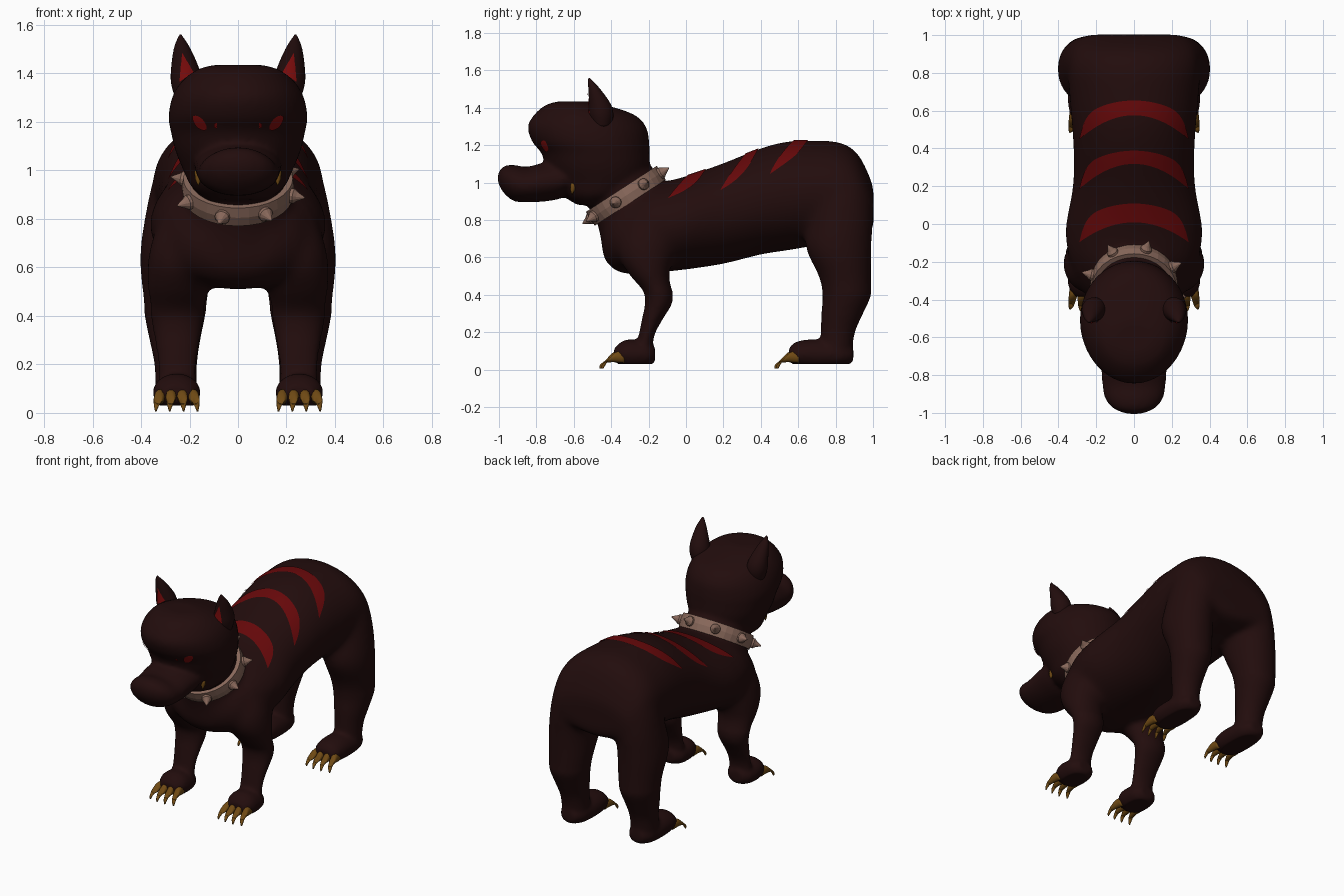
import bpy, bmesh, math
from mathutils import Vector
from mathutils.bvhtree import BVHTree

if "Cube" in bpy.data.objects:
    bpy.data.objects.remove(bpy.data.objects["Cube"])


def material(name, rgb):
    m = bpy.data.materials.new(name)
    m.diffuse_color = (*rgb, 1)
    m.use_nodes = True
    m.node_tree.nodes["Principled BSDF"].inputs["Base Color"].default_value = m.diffuse_color
    return m


FUR = material("dark brown fur", (0.016, 0.0038, 0.0038))
RED = material("stripe red", (0.135, 0.0025, 0.003))
BRIGHT = material("bright red", (0.22, 0.004, 0.004))
COLLAR = material("tan leather", (0.25, 0.14, 0.105))
CLAW = material("amber claw", (0.16, 0.068, 0.007))


def make(name, bm, mat, smooth=True):
    me = bpy.data.meshes.new(name)
    bm.to_mesh(me)
    bm.free()
    me.materials.append(mat)
    ob = bpy.data.objects.new(name, me)
    bpy.context.collection.objects.link(ob)
    for p in me.polygons:
        p.use_smooth = smooth
    return ob


def spline(secs, steps):
    """Catmull-Rom through the sections."""
    out = []
    for i in range(len(secs) - 1):
        a, b, c, d = (secs[max(0, min(len(secs) - 1, i + k))] for k in (-1, 0, 1, 2))
        for s in range(steps):
            t = s / steps
            out.append([0.5 * (2 * q + (r - p) * t + (2 * p - 5 * q + 4 * r - w) * t * t
                               + (3 * q - p - 3 * r + w) * t ** 3) for p, q, r, w in zip(a, b, c, d)])
    return out + [secs[-1]]


def loft(bm, secs, n=28, steps=4):
    """Skin ellipses (x, y, z, rx, r2, angle of second axis in the yz plane)."""
    rings = []
    for x, y, z, rx, r2, ang in spline(secs, steps):
        a = math.radians(ang)
        rings.append([bm.verts.new((x + rx * math.cos(t), y + r2 * math.sin(t) * math.cos(a),
                                    z + r2 * math.sin(t) * math.sin(a)))
                      for t in (2 * math.pi * k / n for k in range(n))])
    faces = [bm.faces.new((p[k], p[(k + 1) % n], q[(k + 1) % n], q[k]))
             for p, q in zip(rings, rings[1:]) for k in range(n)]
    faces += [bm.faces.new(rings[0]), bm.faces.new(rings[-1])]
    bmesh.ops.recalc_face_normals(bm, faces=faces)


def along_y(rows, x=0):
    return [(x, y, z, rx, rz, 90) for y, z, rx, rz in rows]


def along_z(rows, s=1):
    return [(s * x, y, z, rx, ry, 0) for z, x, y, rx, ry in rows]


# Torso, neck, head and muzzle
bm = bmesh.new()
loft(bm, along_y([(-.44, .69, .14, .10), (-.38, .70, .25, .17), (-.3, .725, .30, .215), (-.2, .75, .34, .24),
                  (-.1, .767, .36, .243), (0, .785, .362, .25), (.2, .835, .325, .27), (.4, .9, .322, .285),
                  (.55, .93, .332, .292), (.7, .945, .345, .28), (.82, .955, .35, .262), (.91, .935, .335, .23),
                  (.97, .89, .30, .17), (1.003, .86, .25, .11)]), 40)
loft(bm, [(0, -.21, .75, .30, .27, 28), (0, -.26, .84, .25, .235, 32), (0, -.32, .93, .205, .205, 34),
          (0, -.39, 1.03, .2, .2, 34), (0, -.44, 1.12, .2, .2, 34)])
loft(bm, along_z([(1.435, 0, -.60, .10, .08), (1.415, 0, -.59, .17, .16), (1.365, 0, -.545, .235, .265),
                  (1.3, 0, -.53, .272, .316), (1.22, 0, -.51, .287, .313), (1.16, 0, -.485, .277, .29),
                  (1.08, 0, -.47, .258, .275), (1.0, 0, -.46, .225, .24), (.93, 0, -.48, .19, .175),
                  (.88, 0, -.5, .12, .08)]), 40)
loft(bm, along_y([(-.58, 1.06, .18, .08), (-.66, 1.02, .18, .10), (-.75, 1.005, .175, .105),
                  (-.85, .99, .168, .095), (-.92, .998, .155, .097), (-.97, 1.015, .118, .075),
                  (-.995, 1.022, .07, .045), (-1.006, 1.024, .03, .02)]))

# Legs and feet, mirrored left and right
HIND = [(1.05, .20, .84, .11, .09), (.95, .225, .84, .13, .14), (.8, .242, .83, .145, .168), (.68, .252, .815, .152, .18),
        (.6, .257, .825, .149, .168), (.5, .257, .85, .138, .142),
        (.4, .26, .86, .125, .13), (.3, .26, .835, .105, .112), (.2, .257, .812, .088, .092), (.08, .255, .80, .085, .085)]
FORE = [(.85, .22, -.2, .08, .09), (.7, .238, -.215, .122, .14), (.6, .245, -.215, .13, .145), (.5, .247, -.195, .127, .105),
        (.42, .25, -.15, .113, .079),
        (.35, .25, -.148, .102, .072), (.27, .25, -.18, .088, .056), (.18, .25, -.212, .078, .042), (.08, .25, -.23, .08, .05)]
for s in (1, -1):
    loft(bm, along_z(HIND, s))
    loft(bm, along_z(FORE, s))
    for front, back in ((.55, .895), (-.385, -.165)):
        d = back - front
        loft(bm, along_y([(front, .08, .06, .035), (front + .04, .085, .09, .065), (front + d * .4, .085, .098, .078),
                          (front + d * .8, .08, .09, .065), (back, .08, .05, .04)], s * .253))
body = make("body", bm, FUR)
bpy.context.view_layer.objects.active = body
rm = body.modifiers.new("blend", 'REMESH')
rm.mode, rm.voxel_size = 'VOXEL', 0.012
bpy.ops.object.modifier_apply(modifier="blend")
# Soften everything lightly, and the shoulders and haunches strongly
trunk = body.vertex_groups.new(name="trunk")
trunk.add([v.index for v in body.data.vertices if v.co.z > .42 and (v.co.y > -.1 or v.co.z < .8)], 1, 'REPLACE')
for name, count, group in (("blend_limbs", 60, "trunk"), ("soften", 10, "")):
    sm = body.modifiers.new(name, 'SMOOTH')
    sm.factor, sm.iterations, sm.vertex_group = 0.5, count, group
    bpy.ops.object.modifier_apply(modifier=name)
for v in body.data.vertices:  # flat soles
    v.co.z = max(v.co.z, .03)
for p in body.data.polygons:
    p.use_smooth = True

# Ears
ears = []
for s in (1, -1):
    bm = bmesh.new()
    loft(bm, along_z([(1.30, .20, -.45, .06, .05), (1.36, .211, -.452, .065, .064), (1.42, .218, -.46, .058, .058),
                      (1.5, .23, -.49, .035, .032), (1.545, .236, -.512, .013, .012), (1.56, .237, -.517, .003, .003)], s))
    ears.append(make("ear", bm, FUR))


def plate(name, target, edge_a, edge_b, direction, mat, across=5):
    """Thin sheet between two edges, projected onto the target surface."""
    tree = BVHTree.FromPolygons([v.co for v in target.data.vertices], [p.vertices for p in target.data.polygons])
    d = Vector(direction)
    bm = bmesh.new()
    rows = []
    for a, b in zip(edge_a, edge_b):
        row = []
        for k in range(across + 1):
            hit, nor, _, _ = tree.ray_cast(Vector(a).lerp(Vector(b), k / across), d)
            row.append(bm.verts.new(hit + nor * .005) if hit else None)
        rows.append(row)
    for p, q in zip(rows, rows[1:]):
        for k in range(across):
            quad = (p[k], p[k + 1], q[k + 1], q[k])
            if all(quad):
                f = bm.faces.new(quad)
                f.normal_update()
                if f.normal.dot(d) > 0:
                    f.normal_flip()
    bmesh.ops.remove_doubles(bm, verts=bm.verts, dist=1e-5)
    return make(name, bm, mat)


# Back stripes: crescents dropped onto the back, with late-tapering ends
us = [k / 24 for k in range(-24, 25)]
for c, th in ((.11, .1), (.39, .07), (.654, .078)):
    plate("back_stripe", body,
          [(.285 * u, c - .085 * u * u - .115 * abs(u) ** 10, 2) for u in us],
          [(.285 * u, c - th - (.205 - th) * u * u, 2) for u in us], (0, 0, -1), RED)

# Eyes and inner ears
for s, ear in zip((1, -1), ears):
    ts = [k / 10 for k in range(11)]
    mid = [(.127 + .058 * t, 1.17 + .055 * t, .017 * math.sin(math.pi * t) ** .6) for t in ts]
    plate("eye", body, [(s * (x + w * .6), -2, z - w) for x, z, w in mid],
          [(s * (x - w * .6), -2, z + w) for x, z, w in mid], (0, 1, 0), BRIGHT)
    plate("inner_eye", body, [(s * .085, -2, 1.175), (s * .097, -2, 1.18)],
          [(s * .085, -2, 1.2), (s * .097, -2, 1.195)], (0, 1, 0), BRIGHT, 2)
    plate("inner_ear", ear, [(s * (.24 - .010 * t), -2, 1.365 + .12 * t) for t in ts],
          [(s * (.186 + .044 * t), -2, 1.405 + .08 * t) for t in ts], (0, 1, 0), BRIGHT)

# Claws and side teeth
for s in (1, -1):
    for front in (-.385, .55):
        for k in range(4):
            f = (k - 1.5) / 1.5
            x, y = .253 + .066 * f, front + .015 * abs(f)
            bm = bmesh.new()
            loft(bm, [(s * x, y + .04, .065, .021, .03, 90), (s * (x + .004 * f), y - .01, .068, .022, .03, 75),
                      (s * (x + .012 * f), y - .05, .052, .017, .024, 45),
                      (s * (x + .018 * f), y - .07, .025, .009, .013, 20),
                      (s * (x + .02 * f), y - .076, .006, .003, .005, 5)], 10, 3)
            make("claw", bm, CLAW)
    bm = bmesh.new()
    loft(bm, along_z([(1.0, .165, -.60, .014, .016), (.965, .165, -.605, .012, .014), (.938, .163, -.61, .002, .002)], s), 8, 2)
    make("tooth", bm, CLAW)

# Collar band
C, ANG = Vector((0, -.322, .93)), math.radians(33)
U, N = Vector((0, math.cos(ANG), math.sin(ANG))), Vector((0, -math.sin(ANG), math.cos(ANG)))
X = Vector((1, 0, 0))
bm = bmesh.new()
rings = []
for r, h in ((-.035, -.044), (0, -.044), (.006, 0), (0, .044), (-.035, .044)):
    rings.append([bm.verts.new(C + X * (.226 + r) * math.cos(t) + U * (.225 + r) * math.sin(t) + N * h)
                  for t in (2 * math.pi * k / 32 for k in range(32))])
for p, q in zip(rings, rings[1:] + rings[:1]):
    for k in range(32):
        bm.faces.new((p[k], p[(k + 1) % 32], q[(k + 1) % 32], q[k]))
bmesh.ops.recalc_face_normals(bm, faces=bm.faces)
make("collar", bm, COLLAR, False)

# Collar spikes
for k in range(8):
    a = math.radians(-16 + 45 * k)
    out = X * math.sin(a) - U * math.cos(a)
    bm = bmesh.new()
    base = C + out * .218
    side = out.cross(N)
    rings = [[bm.verts.new(base + out * h + (N * math.cos(t) + side * math.sin(t)) * r)
              for t in (2 * math.pi * j / 12 for j in range(12))]
             for h, r in ((0, .031), (.022, .031), (.036, .02), (.068, .003))]
    for p, q in zip(rings, rings[1:]):
        for j in range(12):
            bm.faces.new((p[j], p[(j + 1) % 12], q[(j + 1) % 12], q[j]))
    bm.faces.new(rings[-1])
    bmesh.ops.recalc_face_normals(bm, faces=bm.faces)
    make("collar_spike", bm, COLLAR, False)
